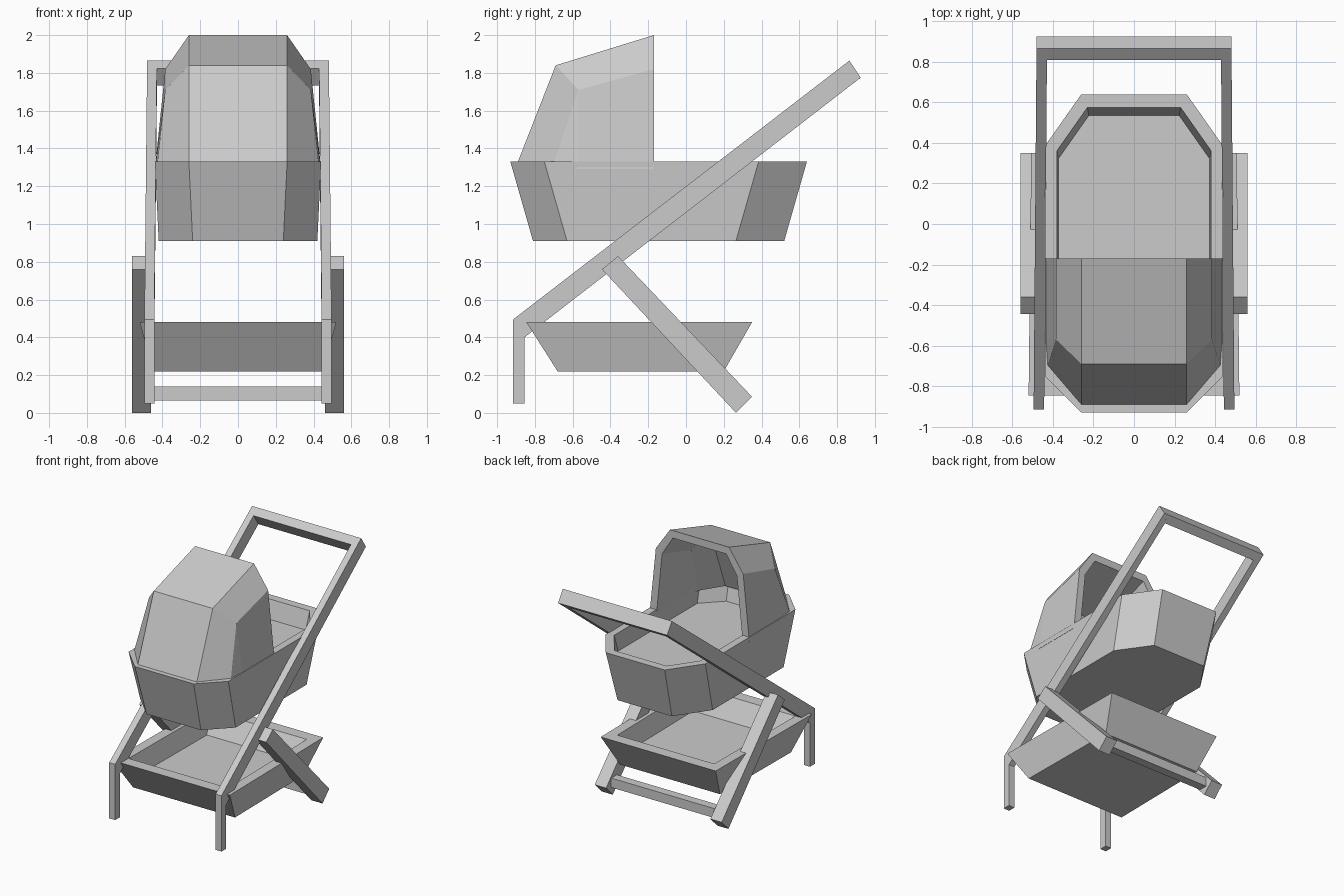
import bpy, bmesh

if "Cube" in bpy.data.objects:
    bpy.data.objects.remove(bpy.data.objects["Cube"])


def make(name, verts, faces, mirror=False):
    bm = bmesh.new()
    vs = [bm.verts.new(v) for v in verts]
    for f in faces:
        bm.faces.new([vs[i] for i in f])
    bmesh.ops.recalc_face_normals(bm, faces=bm.faces)
    me = bpy.data.meshes.new(name)
    bm.to_mesh(me)
    bm.free()
    ob = bpy.data.objects.new(name, me)
    bpy.context.collection.objects.link(ob)
    if mirror:
        ob.modifiers.new("Mirror", 'MIRROR')
    return ob


def tub(name, rings):
    """Closed open-topped tub: stacked rings from outer bottom over the rim to inner floor."""
    n, last = len(rings[0]), len(rings) - 1
    faces = [[r * n + i, r * n + (i + 1) % n, (r + 1) * n + (i + 1) % n, (r + 1) * n + i]
             for r in range(last) for i in range(n)]
    faces += [list(range(n)), [last * n + i for i in range(n)]]
    make(name, [v for ring in rings for v in ring], faces)


def prism(name, profile, x0, x1, taper=0.0, mirror=False):
    """Extrude a (y, z) profile across x; taper leans the bar inward along y."""
    n = len(profile)
    verts = [(x - taper * y, y, z) for x in (x0, x1) for y, z in profile]
    faces = [[i, (i + 1) % n, n + (i + 1) % n, n + i] for i in range(n)]
    faces += [list(range(n)), list(range(n, 2 * n))]
    make(name, verts, faces, mirror)


def octagon(x, y0, y1, c, z):
    return [(x - c, y0, z), (x, y0 + c, z), (x, y1 - c * 1.42, z), (x - c, y1, z),
            (c - x, y1, z), (-x, y1 - c * 1.42, z), (-x, y0 + c, z), (c - x, y0, z)]


def quad(xf, xb, y0, y1, z):
    return [(xf, y0, z), (xb, y1, z), (-xb, y1, z), (-xf, y0, z)]


# Bassinet body with recessed mattress floor
tub("bassinet", [octagon(0.42, -0.81, 0.52, 0.18, 0.91),
                 octagon(0.44, -0.93, 0.64, 0.18, 1.33),
                 octagon(0.38, -0.865, 0.575, 0.15, 1.33),
                 octagon(0.373, -0.825, 0.535, 0.15, 1.19)])

# Storage basket
tub("basket", [quad(0.45, 0.44, -0.68, 0.20, 0.22),
               quad(0.52, 0.507, -0.845, 0.35, 0.48),
               quad(0.44, 0.427, -0.75, 0.255, 0.48),
               quad(0.40, 0.39, -0.66, 0.165, 0.33)])

# Hood shell: half-outline points A..H, outer and inner
outer = [(.26, -.89, 1.33), (.26, -.69, 1.84), (.385, -.57, 1.71), (.43, -.71, 1.29),
         (.44, -.57, 1.29), (.44, -.17, 1.29), (.385, -.17, 1.82), (.26, -.17, 2.0)]
inner = [(.23, -.825, 1.31), (.23, -.645, 1.785), (.33, -.54, 1.68), (.37, -.68, 1.29),
         (.38, -.55, 1.29), (.38, -.17, 1.29), (.33, -.17, 1.79), (.235, -.17, 1.94)]
half = [[0, 1, 2, 3], [3, 2, 4], [1, 7, 6, 2], [2, 6, 5, 4]]
skin = half + [[i + 8 for i in f] for f in half] + [[0, 8, 9, 1], [1, 9, 15, 7]]
rim = [5, 6, 7, 15, 14, 13, 12, 11, 8, 0, 3, 4]
verts = [(s * x, y, z) for pts in (outer, inner) for s in (1, -1) for x, y, z in pts]
faces = skin + [[i + 16 for i in f] for f in skin]
faces += [[a, b, b + 16, a + 16] for a, b in zip(rim, rim[1:] + rim[:1])]
make("hood", verts, faces)

# Front legs running up into the push handle
prism("handle_frame", [(-.915, .05), (-.915, .495), (.865, 1.865), (.925, 1.775),
                       (-.855, .40), (-.855, .05)], 0.436, 0.488, 0.008, True)
prism("handle_grip", [(.865, 1.865), (.925, 1.775), (.87, 1.732), (.81, 1.822)], -0.44, 0.44)

# Rear legs and their crossbar
prism("rear_leg", [(-.445, .76), (-.36, .83), (.35, .085), (.265, 0)], 0.46, 0.56, 0, True)
prism("rear_crossbar", [(.215, .065), (.285, .065), (.285, .14), (.215, .14)], -0.47, 0.47)
